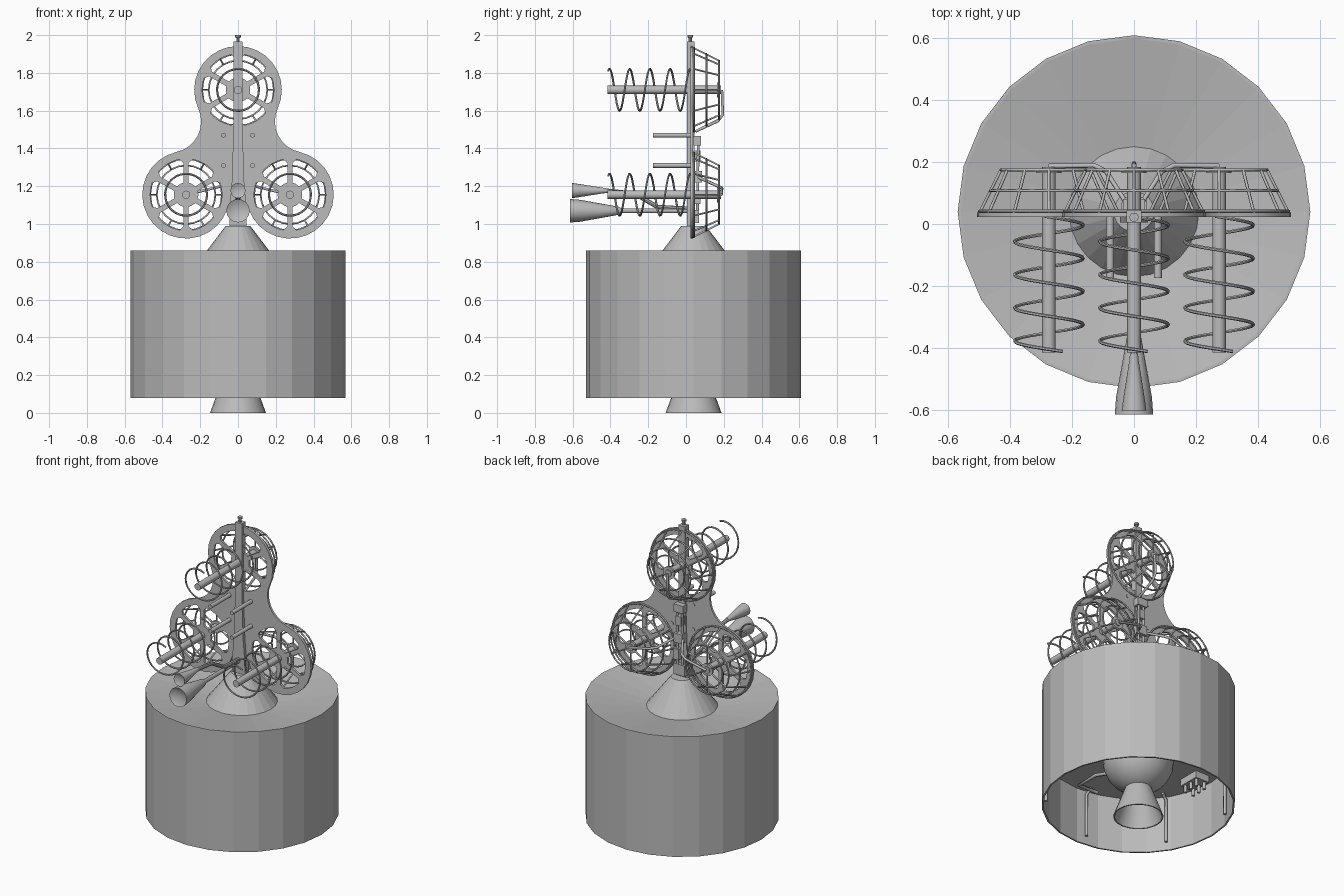
import bpy, bmesh, math
from math import sin, cos, pi, radians, atan2, sqrt, asin
from mathutils import Vector, Matrix

if "Cube" in bpy.data.objects:
    bpy.data.objects.remove(bpy.data.objects["Cube"])

grey = bpy.data.materials.new("metal_grey")
grey.diffuse_color = (0.5, 0.5, 0.5, 1)
grey.use_nodes = True
grey.node_tree.nodes["Principled BSDF"].inputs["Base Color"].default_value = grey.diffuse_color


def finish(ob, smooth=False):
    ob.data.materials.clear()
    ob.data.materials.append(grey)
    if smooth:
        bpy.ops.object.select_all(action='DESELECT')
        ob.select_set(True)
        bpy.context.view_layer.objects.active = ob
        bpy.ops.object.shade_smooth_by_angle(angle=radians(40))
    return ob


def new_object(name, bm, smooth=False):
    bmesh.ops.recalc_face_normals(bm, faces=bm.faces)
    me = bpy.data.meshes.new(name)
    bm.to_mesh(me)
    bm.free()
    ob = bpy.data.objects.new(name, me)
    bpy.context.collection.objects.link(ob)
    return finish(ob, smooth)


def lathe(name, profile, centre, segs=24, axis='Z', smooth=False):
    """Spin (radius, height) points round an axis; radius 0 closes the end."""
    bm, rings = bmesh.new(), []
    for r, h in profile:
        ring = []
        for i in range(1 if r == 0 else segs):
            a = 2 * pi * i / segs
            p = (r * cos(a), r * sin(a), h) if axis == 'Z' else (r * cos(a), h, r * sin(a))
            ring.append(bm.verts.new(Vector(centre) + Vector(p)))
        rings.append(ring)
    for a, b in zip(rings, rings[1:]):
        for i in range(segs):
            j = (i + 1) % segs
            q = [a[i % len(a)], a[j % len(a)], b[j % len(b)], b[i % len(b)]]
            bm.faces.new(list(dict.fromkeys(q)))
    return new_object(name, bm, smooth)


def boxes(name, specs):
    bm = bmesh.new()
    for c, s in specs:
        bmesh.ops.create_cube(bm, size=1, matrix=Matrix.Translation(c) @ Matrix.Diagonal((*s, 1)))
    return new_object(name, bm)


def curve_object(name, splines, cyclic, smooth=False, flat=None, bevel=0, res=1):
    cu = bpy.data.curves.new(name, 'CURVE')
    cu.dimensions = '2D' if flat else '3D'
    if flat:
        cu.fill_mode, cu.extrude = 'BOTH', flat
    else:
        cu.bevel_depth, cu.bevel_resolution, cu.use_fill_caps = bevel, res, True
    for pts in splines:
        sp = cu.splines.new('POLY')
        sp.points.add(len(pts) - 1)
        for p, co in zip(sp.points, pts):
            p.co = (*co, 0, 1) if flat else (*co, 1)
        sp.use_cyclic_u = cyclic
    ob = bpy.data.objects.new(name, cu)
    bpy.context.collection.objects.link(ob)
    bpy.ops.object.select_all(action='DESELECT')
    ob.select_set(True)
    bpy.context.view_layer.objects.active = ob
    bpy.ops.object.convert(target='MESH')
    return finish(bpy.context.view_layer.objects.active, smooth)


def arc(c, r, a0, a1, n):
    return [(c[0] + r * cos(a0 + (a1 - a0) * i / n), c[1] + r * sin(a0 + (a1 - a0) * i / n)) for i in range(n + 1)]


def circle(cx, y, cz, r, n=24):
    return [(cx + r * cos(2 * pi * i / n), y, cz + r * sin(2 * pi * i / n)) for i in range(n)]


CY = 0.04  # drum axis
# Drum with dished top, inner deck and base cone of the mast
lathe("drum", [(0, .44), (.56, .44), (.56, .08), (.57, .08), (.57, .86), (.56, .86), (.21, .80)], (0, CY, 0))
lathe("mast_cone", [(.21, .80), (.065, .99), (0, .99)], (0, CY, 0))

# Motor sphere and open nozzle underneath
lathe("motor_sphere", [(.21 * sin(pi * i / 12), .38 - .21 * cos(pi * i / 12)) if 0 < i < 9 else
                       ((0, .17) if i == 0 else (.15, .53)) for i in range(10)], (0, CY, 0), 24, smooth=True)
lathe("nozzle", [(.075, .20), (.148, 0), (.140, 0), (.067, .20)], (0, CY, 0), 24, smooth=True)

# Wall posts and small equipment under the deck
posts = []
for k in range(7):
    a = radians(264 - k * 360 / 7)
    x, y = .545 * cos(a), CY + .545 * sin(a)
    posts.append([(x * .9, y * .9, .43), (x, y, .41), (x, y, .13)])
curve_object("wall_posts", posts, False, bevel=.010)
boxes("deck_box", [((-.45, .02, .42), (.10, .14, .05))])
curve_object("deck_valves", [[(-.42 - .06 * i, y, .42), (-.42 - .06 * i, y, .35)]
                             for i in range(2) for y in (-.03, .02, .07)], False, bevel=.011)
curve_object("deck_pipes", [[(-.08, -.43, .40), (.06, -.43, .40), (.06, -.28, .40), (.06, -.16, .36)],
                            [(-.2, -.2, .41), (-.36, -.3, .41)], [(.2, .2, .41), (.36, .3, .41)]], False, bevel=.011)

# Trefoil antenna plate with spoked openings
R = .232
LOBES = [Vector((0, 1.71)), Vector((-.275, 1.155)), Vector((.275, 1.155))]
MID = sum(LOBES, Vector((0, 0))) / 3
FILLET = [.165, .06, .165]
fc = []
for i in range(3):
    a, b = LOBES[i], LOBES[(i + 1) % 3]
    m, half = (a + b) / 2, (a - b).length / 2
    n = Vector((-(b - a).y, (b - a).x)).normalized()
    if n.dot(m - MID) < 0:
        n = -n
    fc.append(m + n * sqrt((R + FILLET[i]) ** 2 - half ** 2))


def ang(a, b):
    return atan2((b - a).y, (b - a).x)


outline = []
for i in range(3):
    c, prev, nxt, after = LOBES[i], fc[i - 1], fc[i], LOBES[(i + 1) % 3]
    a0, a1 = ang(c, prev), ang(c, nxt)
    outline += arc(c, R, a0, a1 + (2 * pi if a1 < a0 else 0), 18)[:-1]
    a0, a1 = ang(nxt, c), ang(nxt, after)
    outline += arc(nxt, FILLET[i], a0, a1 - (2 * pi if a1 > a0 else 0), 8)[:-1]
splines = [outline]
for c in LOBES:
    for k in range(6):
        m = radians(60 + 60 * k)
        ho, hm, hi = (radians(30) - asin(.014 / r) for r in (.19, .165, .065))
        splines.append(arc(c, .19, m - ho + .11, m + ho - .11, 6) + arc(c, .168, m + hm, m + hm, 1)[:1]
                       + arc(c, .065, m + hi, m - hi, 3) + arc(c, .168, m - hm, m - hm, 1)[:1])
plate = curve_object("antenna_plate", splines, True, flat=.007)
plate.rotation_euler = (pi / 2, 0, 0)
plate.location = (0, .03, 0)

# Helix antennas, each with rod and rear cage
for name, c in zip(("top", "left", "right"), LOBES):
    cx, cz = c
    lathe(name + "_rod", [(0, -.415), (.022, -.415), (.022, .185), (0, .185)], (cx, 0, cz), 12, 'Y', True)
    lathe(name + "_hub", [(0, .165), (.04, .165), (.04, .178), (0, .178)], (cx, 0, cz), 16, 'Y')
    coil = []
    for i in range(97):
        y = -.412 + .437 * i / 96
        a = pi / 2 + 2 * pi * (y + .405) / .107
        coil.append((cx + .111 * cos(a), y, cz + .111 * sin(a)))
    curve_object(name + "_helix", [coil], False, True, bevel=.0055)
    curve_object(name + "_cage_rings", [circle(cx, y, cz, r) for y, r in
                 ((.042, .225), (.108, .19), (.175, .155), (.175, .11))], True, bevel=.005)
    bars = []
    for k in range(12):
        u = Vector((cos(k * pi / 6), 0, sin(k * pi / 6)))
        o = Vector((cx, 0, cz))
        bars.append([o + u * .225 + Vector((0, .035, 0)), o + u * .155 + Vector((0, .175, 0))])
        if k % 2:
            bars.append([o + u * .03 + Vector((0, .175, 0)), o + u * .155 + Vector((0, .175, 0))])
    curve_object(name + "_cage_bars", bars, False, bevel=.005)

# Central mast, widening towards its foot, with a tip pin
bm = bmesh.new()
half = [(.045, .985), (.045, 1.08), (.033, 1.22), (.024, 1.5), (.024, 1.965)]
face = bm.faces.new([bm.verts.new((x, .005, z)) for x, z in half + [(-x, z) for x, z in half[::-1]]])
ext = bmesh.ops.extrude_face_region(bm, geom=[face])
bmesh.ops.translate(bm, vec=(0, .04, 0), verts=[v for v in ext['geom'] if isinstance(v, bmesh.types.BMVert)])
new_object("mast", bm)
lathe("mast_tip", [(0, 1.96), (.009, 1.96), (.009, 1.985), (.015, 1.988), (.015, 2.0), (0, 2.0)], (0, .022, 0), 10)

# Four short front rods
for i, z in enumerate((1.31, 1.47)):
    for side, x in (("left", -.077), ("right", .077)):
        lathe(f"short_rod_{side}_{i}", [(0, -.175), (.013, -.175), (.013, .04), (0, .04)], (x, 0, z), 10, 'Y', True)

# Two forward horns and their feed pipes
lathe("lower_horn", [(0, -.59), (.052, -.61), (.062, -.615), (.058, -.56), (.022, -.36), (.013, -.34), (.013, .02), (0, .02)],
      (0, 0, 1.07), 16, 'Y', True)
lathe("upper_horn", [(0, -.59), (.034, -.6), (.04, -.603), (.034, -.56), (.015, -.44), (.013, -.42), (0, -.42)],
      (0, 0, 1.177), 16, 'Y', True)
curve_object("upper_horn_pipe", [[(0, -.43, 1.177), (0, -.27, 1.16), (0, -.15, 1.09), (0, .01, 1.08)]],
             False, True, bevel=.012, res=2)

# Rear feed cables and equipment stack behind the mast
feeds = [[(0, .19, 1.71), (0, .195, 1.58), (0, .17, 1.545), (0, .05, 1.49)]]
for s in (-1, 1):
    feeds.append([(s * .275, .187, 1.155), (s * .13, .19, 1.19), (s * .09, .17, 1.20), (s * .02, .06, 1.25)])
    feeds.append([(s * .018, .06, 1.02), (s * .018, .065, 1.46)])
curve_object("feed_cables", feeds, False, bevel=.008)
boxes("rear_equipment", [((0, .06, 1.44), (.07, .04, .05)), ((0, .058, 1.36), (.04, .04, .06)),
                         ((0, .06, 1.25), (.06, .05, .06)), ((.02, .058, 1.14), (.04, .04, .07)),
                         ((0, .05, 1.04), (.08, .04, .07))])
